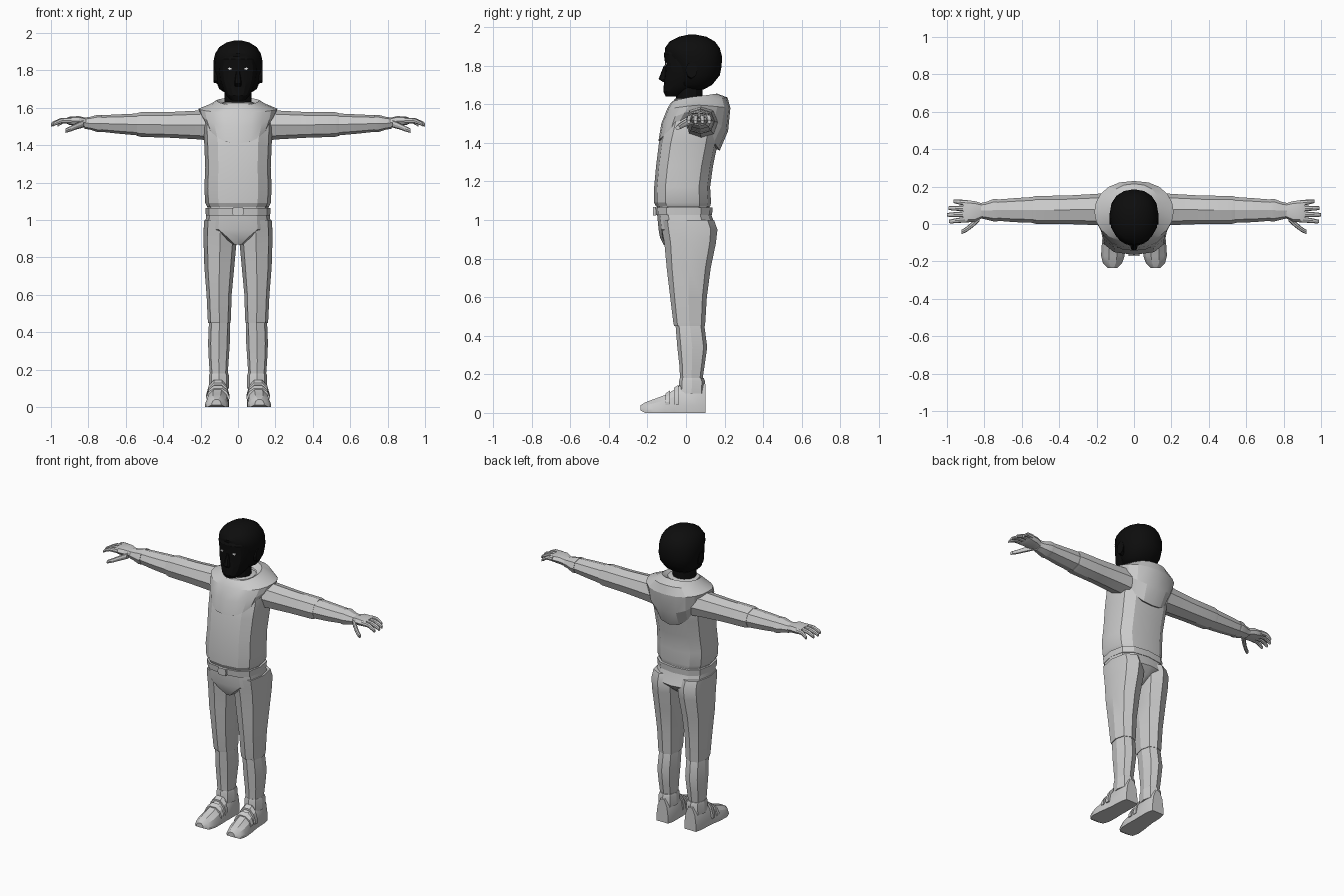
import bpy, bmesh, math


def material(name, rgb):
    m = bpy.data.materials.new(name)
    m.diffuse_color = (*rgb, 1)
    return m


GREY = material("cloth grey", (0.6, 0.6, 0.6))
BLACK = material("head black", (0.004, 0.004, 0.004))
WHITE = material("eye white", (0.8, 0.8, 0.8))


def section(axis, pos, a0, a1, b0, b1, n=12, p=2.5):
    """Rounded ring across an axis, spanning a0..a1 and b0..b1 on the other two axes."""
    pts = []
    for i in range(n):
        t = 2 * math.pi * i / n
        c, s = math.cos(t), math.sin(t)
        a = (a0 + a1) / 2 + (a1 - a0) / 2 * math.copysign(abs(c) ** (2 / p), c)
        b = (b0 + b1) / 2 + (b1 - b0) / 2 * math.copysign(abs(s) ** (2 / p), s)
        pts.append({"x": (pos, a, b), "y": (a, pos, b), "z": (a, b, pos)}[axis])
    return pts


def loft(name, rings, mat=GREY, mirror=False, caps=True, angle=25):
    """Skin a list of equal-length rings."""
    bm = bmesh.new()
    vs = [[bm.verts.new(p) for p in r] for r in rings]
    n = len(rings[0])
    for r0, r1 in zip(vs, vs[1:]):
        for i in range(n):
            j = (i + 1) % n
            bm.faces.new((r0[i], r0[j], r1[j], r1[i]))
    if caps:
        bm.faces.new(vs[0])
        bm.faces.new(vs[-1])
    bmesh.ops.recalc_face_normals(bm, faces=bm.faces)
    me = bpy.data.meshes.new(name)
    bm.to_mesh(me)
    bm.free()
    ob = bpy.data.objects.new(name, me)
    bpy.context.collection.objects.link(ob)
    me.materials.append(mat)
    bpy.ops.object.select_all(action="DESELECT")
    ob.select_set(True)
    bpy.context.view_layer.objects.active = ob
    bpy.ops.object.shade_smooth_by_angle(angle=math.radians(angle))
    if mirror:
        ob.modifiers.new("mirror", "MIRROR").use_mirror_merge = False
    return ob


def stack(name, axis, rows, n=12, p=2.5, **kw):
    return loft(name, [section(axis, *r, n=n, p=p) for r in rows], **kw)


def sym(rows):
    """Rows of z, half width, back and front become full section rows."""
    return [(z, -h, h, y0, y1) for z, h, y0, y1 in rows]


# Torso and waist
stack("tunic", "z", sym([
    (1.07, .165, -.155, .125), (1.09, .175, -.165, .13), (1.17, .18, -.165, .125),
    (1.28, .175, -.155, .14), (1.40, .18, -.14, .165), (1.50, .185, -.115, .18),
    (1.57, .17, -.085, .17), (1.61, .08, -.05, .11)]), p=2.7)
stack("belt", "z", sym([(1.025, .172, -.158, .135), (1.065, .174, -.162, .138)]), p=2.7)
stack("buckle", "y", [(-.17, -.03, .03, 1.022, 1.068), (-.155, -.03, .03, 1.022, 1.068)],
      n=8, p=8)
stack("pelvis", "z", sym([
    (1.08, .16, -.15, .12), (1.03, .17, -.15, .13), (.95, .178, -.142, .16),
    (.91, .10, -.135, .12), (.87, .03, -.115, .07)]), p=2.6)


# Shoulder cape with hood folds: front, side and back heights per ring
def cape_ring(h, y0, y1, zf, zs, zb, n=20):
    pts = []
    for i in range(n):
        t = 2 * math.pi * i / n
        c, s = math.cos(t), math.sin(t)
        z = zs + ((zf if c > 0 else zb) - zs) * abs(c) ** 1.3
        x = h * math.copysign(abs(s) ** .85, s)
        pts.append((x, (y0 + y1) / 2 - c * (y1 - y0) / 2, z))
    return pts


loft("hood_cape", [cape_ring(*r) for r in [
    (.165, -.125, .15, 1.41, 1.54, 1.37), (.175, -.143, .175, 1.41, 1.54, 1.36),
    (.20, -.128, .218, 1.50, 1.57, 1.46), (.212, -.098, .23, 1.575, 1.595, 1.58),
    (.15, -.08, .215, 1.605, 1.62, 1.635), (.115, -.07, .16, 1.615, 1.64, 1.655),
    (.09, -.055, .12, 1.60, 1.62, 1.63)]], caps=False, angle=20)
stack("collar", "z", sym([(1.57, .11, -.075, .13), (1.625, .095, -.062, .11),
                          (1.63, .08, -.05, .09)]))

# Head
stack("neck", "z", sym([(1.58, .075, -.055, .085), (1.72, .07, -.05, .085)]), mat=BLACK, p=2)
stack("face", "z", sym([
    (1.64, .035, -.105, -.03), (1.665, .062, -.118, .02), (1.70, .082, -.115, .08),
    (1.75, .10, -.112, .10), (1.80, .108, -.107, .10), (1.86, .105, -.115, .10),
    (1.91, .08, -.09, .10)]), mat=BLACK, n=16, p=2.3)
stack("hair", "z", sym([
    (1.675, .06, -.01, .09), (1.70, .10, -.045, .135), (1.75, .12, -.06, .175),
    (1.80, .13, -.075, .185), (1.85, .131, -.105, .186), (1.89, .122, -.11, .175),
    (1.925, .10, -.085, .15), (1.95, .06, -.035, .105), (1.96, .02, .01, .055)]),
    mat=BLACK, n=16, p=2.2, angle=40)
stack("nose", "z", sym([(1.715, .018, -.12, -.09), (1.73, .02, -.142, -.09),
                        (1.80, .009, -.115, -.09)]), mat=BLACK, n=8)
stack("ear", "x", [(.11, .0, .05, 1.73, 1.81), (.132, -.002, .06, 1.735, 1.82)],
      n=8, p=2, mat=BLACK, mirror=True)
stack("eye", "y", [(-.107, .034, .056, 1.803, 1.815), (-.099, .034, .056, 1.803, 1.815)],
      n=8, p=2, mat=WHITE, mirror=True)

# Arms
stack("sleeve", "x", [
    (.14, -.005, .165, 1.425, 1.59), (.22, -.005, .16, 1.432, 1.585),
    (.36, 0, .152, 1.44, 1.578), (.52, .0, .15, 1.445, 1.577), (.54, .005, .147, 1.45, 1.572)],
    n=8, p=2.3, mirror=True)
stack("forearm", "x", [
    (.53, .006, .145, 1.452, 1.57), (.64, .01, .138, 1.462, 1.565),
    (.74, .018, .13, 1.473, 1.56)], n=8, p=2.3, mirror=True)
stack("glove_cuff", "x", [
    (.73, .014, .134, 1.47, 1.563), (.75, .014, .134, 1.47, 1.563),
    (.79, .024, .118, 1.483, 1.552), (.82, .03, .112, 1.488, 1.548)],
    n=8, p=2.3, mirror=True)
stack("palm", "x", [
    (.81, .032, .11, 1.492, 1.546), (.85, .012, .122, 1.502, 1.556),
    (.90, .008, .128, 1.508, 1.553), (.915, .012, .124, 1.515, 1.548)],
    n=8, p=2.6, mirror=True)


def digit(name, path, r):
    """Tapered finger following a path of x, y, z points."""
    rows = []
    for k, (x, y, z) in enumerate(path):
        q = r * (1 - .14 * k)
        rows.append((x, y - q, y + q, z - q, z + q))
    stack(name, "x", rows, n=8, p=2.4, mirror=True)


for name, y, end, tip in [("index_finger", .024, .99, .014), ("middle_finger", .053, 1.0, .049),
                          ("ring_finger", .083, .993, .085), ("little_finger", .113, .965, .121)]:
    mid = (.9 + end) / 2
    digit(name, [(.89, y, 1.532), (mid, (y + tip) / 2, 1.531),
                 (end - .012, tip, 1.517), (end, tip, 1.508)], .0155)
digit("thumb", [(.825, .035, 1.515), (.86, .0, 1.503), (.895, -.028, 1.488),
                (.922, -.043, 1.478)], .02)

# Legs
stack("trouser_leg", "z", [
    (1.0, .012, .18, -.13, .145), (.95, .005, .184, -.125, .163), (.88, .008, .184, -.112, .155),
    (.75, .02, .18, -.10, .128), (.60, .034, .168, -.082, .108),
    (.47, .038, .162, -.066, .10), (.45, .04, .16, -.062, .098)], n=8, p=2.5, mirror=True)
stack("boot_shaft", "z", [
    (.465, .045, .152, -.055, .092), (.44, .043, .156, -.053, .097),
    (.34, .044, .16, -.045, .11), (.25, .05, .156, -.035, .097),
    (.17, .055, .15, -.03, .085)], n=8, p=2.5, mirror=True)
stack("ankle_band", "z", [
    (.10, .048, .156, -.04, .098), (.165, .048, .156, -.036, .098),
    (.18, .052, .152, -.032, .092)], n=8, p=2.5, mirror=True)


# Feet: flat sole with a domed top
def foot_ring(y, xc, h, top, base=0.0):
    prof = [(-1, 0), (1, 0), (1.02, .25), (.8, .7), (.35, 1), (-.35, 1), (-.8, .7), (-1.02, .25)]
    return [(xc + h * a, y, base + (top - base) * b) for a, b in prof]


loft("foot", [foot_ring(*r) for r in [
    (.102, .102, .042, .15), (.06, .102, .052, .165), (-.02, .104, .054, .15),
    (-.06, .107, .056, .12), (-.11, .11, .061, .092), (-.17, .113, .062, .07),
    (-.21, .115, .05, .055), (-.235, .115, .025, .04, .012)]], mirror=True)
for name, y, top in [("upper_strap", -.05, .138), ("lower_strap", -.095, .108)]:
    loft(name, [foot_ring(y + d, .108, .061, top - d0, .04) for d, d0 in
                [(.012, -.008), (-.012, .008)]], mirror=True)
